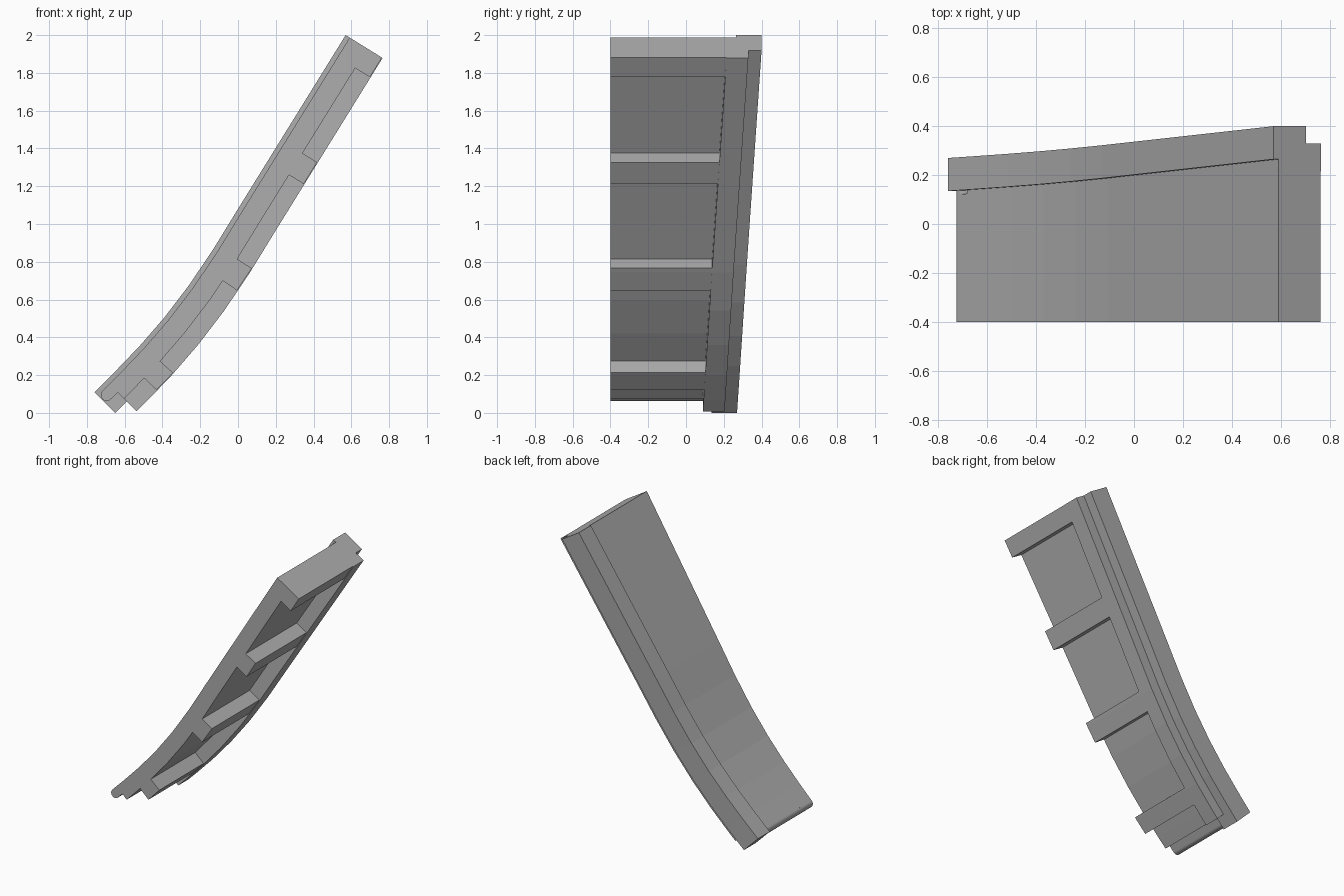
import bpy, bmesh, math
from mathutils import Vector

cube = bpy.data.objects.get("Cube")
if cube:
    bpy.data.objects.remove(cube)

grey = bpy.data.materials.new("plain_grey")
grey.use_nodes = True
GREY = (0.42, 0.42, 0.42, 1)
grey.diffuse_color = GREY
grey.node_tree.nodes["Principled BSDF"].inputs["Base Color"].default_value = GREY

# Outer spine of the bent panel in the x-z plane, bottom to top
spine = [Vector(p) for p in [(-0.76, 0.11), (-0.64, 0.23), (-0.52, 0.355), (-0.39, 0.505),
                             (-0.26, 0.675), (-0.13, 0.868), (0, 1.08), (0.57, 2.0)]]
dist = [0.0]
for a, b in zip(spine, spine[1:]):
    dist.append(dist[-1] + (b - a).length)
LENGTH = dist[-1]


def inward(i):
    """Normal at a spine point, averaged over its neighbours."""
    t = (spine[min(i + 1, len(spine) - 1)] - spine[max(i - 1, 0)]).normalized()
    return Vector((t.y, -t.x))


def station(s):
    """Point and inward normal at a length along the spine."""
    i = max(k for k in range(len(spine) - 1) if dist[k] <= s + 1e-6)
    f = (s - dist[i]) / (dist[i + 1] - dist[i])
    return spine[i].lerp(spine[i + 1], f), inward(i).lerp(inward(i + 1), f).normalized()


def strip(name, s0, s1, d0, d1, y0, y1, slant_front=False):
    """Box section swept along the spine; the back edge drifts backward with height."""
    bm = bmesh.new()
    rings = []
    for s in [s0] + [d for d in dist if s0 + 0.01 < d < s1 - 0.01] + [s1]:
        p, n = station(s)
        drift = 0.13 * (p.y - 0.11) / 1.89
        front = y0 + (drift if slant_front else 0)
        section = [(d0, front), (d0, y1 + drift), (d1, y1 + drift), (d1, front)]
        rings.append([bm.verts.new((p.x + n.x * d, y, p.y + n.y * d)) for d, y in section])
    for a, b in zip(rings, rings[1:]):
        for k in range(4):
            m = (k + 1) % 4
            bm.faces.new((a[k], a[m], b[m], b[k]))
    bm.faces.new(rings[0])
    bm.faces.new(rings[-1])
    bmesh.ops.recalc_face_normals(bm, faces=bm.faces)
    mesh = bpy.data.meshes.new(name)
    bm.to_mesh(mesh)
    bm.free()
    mesh.materials.append(grey)
    obj = bpy.data.objects.new(name, mesh)
    bpy.context.collection.objects.link(obj)
    return obj


# Main skin and the stepped rail along its back edge
strip("panel_skin", 0.085, LENGTH, 0.025, 0.135, -0.4, 0.15)
strip("rail_outer", 0, LENGTH, 0, 0.157, 0.135, 0.27, True)
strip("rail_inner", 0.085, LENGTH, 0.06, 0.23, 0.085, 0.2, True)

# Cross ribs under the skin
ribs = [(0.235, 0.355), (LENGTH - 1.443, LENGTH - 1.308),
        (LENGTH - 0.787, LENGTH - 0.652), (LENGTH - 0.122, LENGTH)]
for i, (a, b) in enumerate(ribs):
    strip(f"rib_{i + 1}", a, b, 0.12, 0.226, -0.4, 0.11)

# Rounded lip on the bottom edge
strip("lip_neck", 0.035, 0.1, 0.025, 0.088, -0.4, 0.12)
p, n = station(0.035)
c = p + n * 0.0565
bpy.ops.mesh.primitive_cylinder_add(vertices=20, radius=0.0315, depth=0.54,
                                    location=(c.x, -0.13, c.y), rotation=(math.pi / 2, 0, 0))
lip = bpy.context.object
lip.name = "lip_round"
lip.data.materials.append(grey)
bpy.ops.object.shade_smooth_by_angle(angle=math.radians(35))
